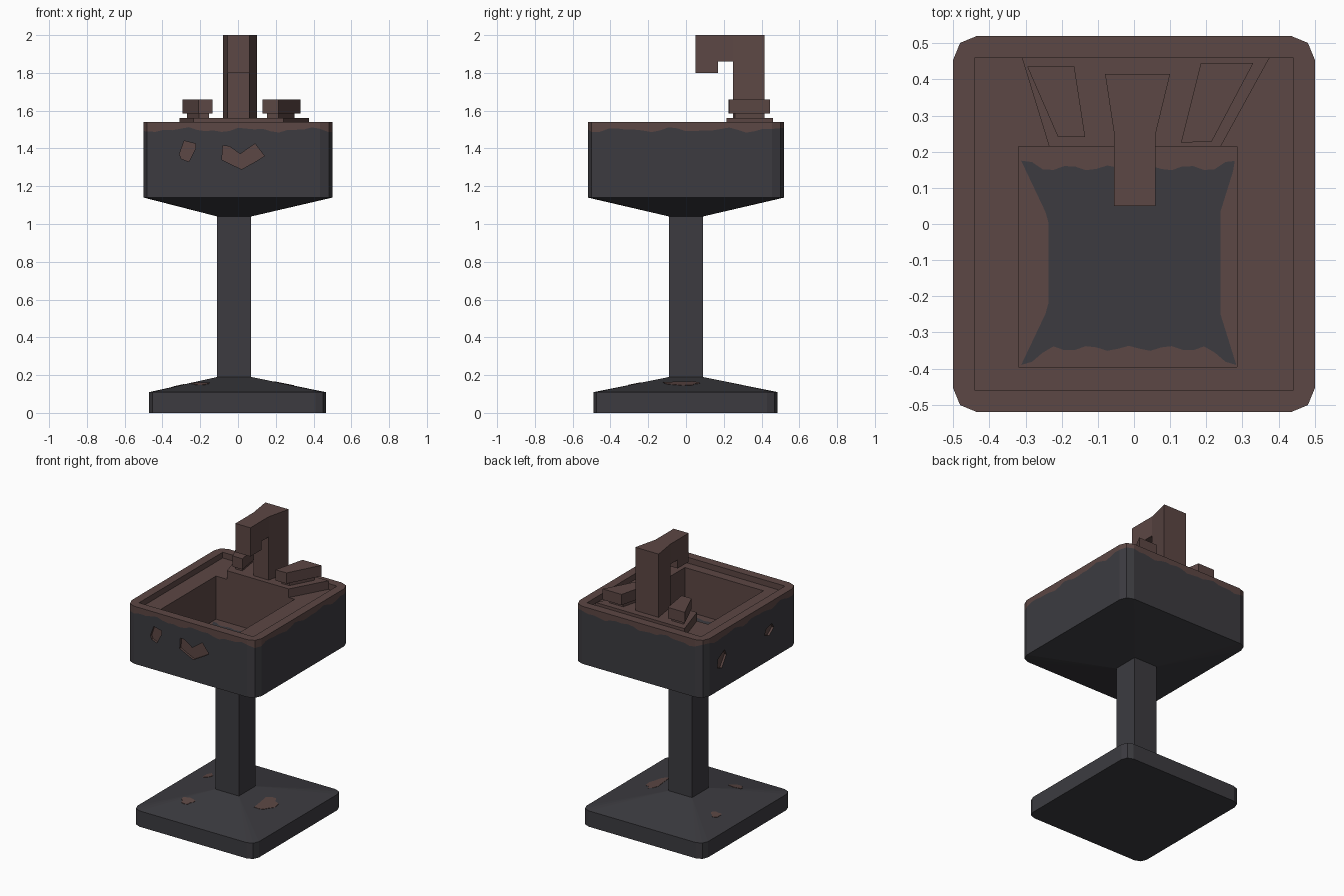
import bpy, bmesh, math

if "Cube" in bpy.data.objects:
    bpy.data.objects.remove(bpy.data.objects["Cube"])

def material(name, rgb):
    m = bpy.data.materials.new(name)
    m.diffuse_color = (*rgb, 1)
    m.use_nodes = True
    m.node_tree.nodes["Principled BSDF"].inputs["Base Color"].default_value = m.diffuse_color
    return m

MATS = [material("dark_grey_stone", (0.045, 0.044, 0.051)),
        material("rust_brown", (0.107, 0.063, 0.058))]
GREY, RUST = 0, 1

def finish(name, bm):
    bmesh.ops.remove_doubles(bm, verts=bm.verts, dist=1e-5)
    bmesh.ops.recalc_face_normals(bm, faces=bm.faces)
    me = bpy.data.meshes.new(name)
    bm.to_mesh(me)
    bm.free()
    for m in MATS:
        me.materials.append(m)
    ob = bpy.data.objects.new(name, me)
    bpy.context.collection.objects.link(ob)
    return ob

def ring(x0, x1, y0, y1, z, r=0.0, k=1):
    """Rectangle loop with two-segment corners and k pieces per side."""
    corners = [(x0 + r, y0 + r, 180), (x1 - r, y0 + r, 270),
               (x1 - r, y1 - r, 0), (x0 + r, y1 - r, 90)]
    arcs = [[(cx + r * math.cos(math.radians(a + d)), cy + r * math.sin(math.radians(a + d)), z)
             for d in (0, 45, 90)] for cx, cy, a in corners]
    pts = []
    for i, arc in enumerate(arcs):
        pts += arc
        a, b = arc[2], arcs[(i + 1) % 4][0]
        pts += [(a[0] + (b[0] - a[0]) * j / k, a[1] + (b[1] - a[1]) * j / k, z)
                for j in range(1, k)]
    return pts

def stack(name, rings, mats):
    """Bridge a list of loops and cap both ends; mats = bottom cap, strips, top cap."""
    bm = bmesh.new()
    loops = [[bm.verts.new(p) for p in r] for r in rings]
    bm.faces.new(loops[0]).material_index = mats[0]
    for a, b, m in zip(loops, loops[1:], mats[1:]):
        n = len(a)
        for i in range(n):
            j = (i + 1) % n
            bm.faces.new((a[i], a[j], b[j], b[i])).material_index = m
    bm.faces.new(loops[-1]).material_index = mats[-1]
    return finish(name, bm)

def loft(bm, lower, upper, mat=RUST):
    a = [bm.verts.new(p) for p in lower]
    b = [bm.verts.new(p) for p in upper]
    faces = [bm.faces.new(a), bm.faces.new(b)]
    faces += [bm.faces.new((a[i - 1], a[i], b[i], b[i - 1])) for i in range(len(a))]
    for f in faces:
        f.material_index = mat

def prism(name, plan, z0, z1):
    bm = bmesh.new()
    loft(bm, [(x, y, z0) for x, y in plan], [(x, y, z1) for x, y in plan])
    return finish(name, bm)

# Foot and column
POST = (-0.11, 0.07, -0.09, 0.09)
FOOT = (-0.47, 0.465, -0.49, 0.485)
stack("base", [ring(*FOOT, 0, 0.055), ring(*FOOT, 0.11, 0.055), ring(*POST, 0.19)], [GREY] * 4)
stack("column", [ring(*POST, 0.19), ring(*POST, 1.04)], [GREY] * 3)

# Basin: tapered underside, wavy rust line, rim, ledge, bowl and stained floor
K = 20
OUT = (-0.5, 0.5, -0.52, 0.52)
LEDGE = (-0.44, 0.44, -0.46, 0.46)
BOWL = (-0.32, 0.285, -0.395, 0.215)
FLOOR = 1.2
wavy = [(x, y, 1.498 + 0.009 * math.sin(19 * x + 23 * y) + 0.006 * math.sin(47 * x - 39 * y))
        for x, y, z in ring(*OUT, 1.5, 0.065, K)]

def stain():
    pts = []
    for i, (x, y, z) in enumerate(ring(-0.312, 0.283, -0.39, 0.175, FLOOR, 0, K)):
        side, j = divmod(i, K + 2)
        t = max(0, j - 2) / K if j >= 2 else 0
        edge = min(t, 1 - t)
        depth, ramp = ((0.046, 0.15), (0.044, 0.25), (0.02, 0.1), (0.075, 0.28))[side]
        d = depth * min(1, edge / ramp)
        if side % 2 == 0 and edge > 0:
            d += 0.007 * math.sin(j * 1.7)
        dx, dy = ((0, 1), (-1, 0), (0, -1), (1, 0))[side]
        pts.append((x + dx * d, y + dy * d, z))
    return pts

basin = stack("basin",
              [ring(*POST, 1.04, 0, K), ring(*OUT, 1.14, 0.065, K), wavy,
               ring(*OUT, 1.54, 0.065, K), ring(*LEDGE, 1.54, 0, K), ring(*LEDGE, 1.5, 0, K),
               ring(*BOWL, 1.5, 0, K), ring(*BOWL, FLOOR, 0, K), stain()],
              [GREY, GREY, GREY, RUST, RUST, RUST, RUST, RUST, RUST, GREY])

# Chipped recesses in the front and left walls
front_chips = [
    [(-0.31, 1.37), (-0.285, 1.44), (-0.225, 1.425), (-0.225, 1.40), (-0.26, 1.33), (-0.30, 1.345)],
    [(-0.08, 1.415), (-0.045, 1.41), (0.012, 1.37), (0.09, 1.425), (0.14, 1.36), (0.10, 1.335),
     (0.02, 1.29), (-0.035, 1.315), (-0.085, 1.34)]]
left_chips = [
    [(0.37, 1.30), (0.36, 1.36), (0.29, 1.40), (0.27, 1.36), (0.32, 1.285)],
    [(-0.15, 1.33), (-0.17, 1.37), (-0.23, 1.385), (-0.25, 1.35), (-0.20, 1.31)]]
bm = bmesh.new()
for c in front_chips:
    loft(bm, [(u, -0.56, z) for u, z in c], [(u, -0.505, z) for u, z in c])
for c in left_chips:
    loft(bm, [(-0.54, u, z) for u, z in c], [(-0.485, u, z) for u, z in c])
cutter = finish("chip_cutter", bm)
cutter.hide_render = True
mod = basin.modifiers.new("chips", 'BOOLEAN')
mod.operation, mod.solver, mod.object = 'DIFFERENCE', 'EXACT', cutter
bpy.context.view_layer.objects.active = basin
bpy.ops.object.modifier_apply(modifier=mod.name)
bpy.data.objects.remove(cutter)

# Tap deck and handles
prism("tap_deck", [(-0.31, 0.46), (-0.235, 0.215), (0.24, 0.215), (0.375, 0.46)], 1.5, 1.56)
knobs = {"left": [(-0.295, 0.435), (-0.21, 0.24), (-0.135, 0.24), (-0.165, 0.435)],
         "right": [(0.185, 0.445), (0.13, 0.225), (0.215, 0.228), (0.33, 0.445)]}
for side, plan in knobs.items():
    cx, cy = sum(p[0] for p in plan) / 4, sum(p[1] for p in plan) / 4
    prism(side + "_handle", plan, 1.585, 1.66)
    prism(side + "_handle_stem",
          [(cx + (x - cx) * 0.72, cy + (y - cy) * 0.72) for x, y in plan], 1.56, 1.585)

# Spout: hooked side profile, flared towards the back
profile = [(0.415, 1.56), (0.415, 2.0), (0.25, 2.0), (0.05, 2.0), (0.05, 1.8),
           (0.17, 1.8), (0.17, 1.86), (0.25, 1.86), (0.25, 1.56)]
bm = bmesh.new()
sides = []
for x, flare in ((-0.055, -0.025), (0.06, 0.04)):
    v = [bm.verts.new((x + flare * max(0, y - 0.25) / 0.165, y, z)) for y, z in profile]
    bm.faces.new([v[i] for i in (0, 1, 2, 7, 8)])
    bm.faces.new(v[2:8])
    sides.append(v)
a, b = sides
for i in range(len(a)):
    bm.faces.new((a[i - 1], a[i], b[i], b[i - 1]))
for f in bm.faces:
    f.material_index = RUST
finish("spout", bm)

# Rust patches lying on the sloped foot
def patch(name, cx, cy, rx, ry, slope, seed):
    pts = []
    for i in range(12):
        t = i * math.tau / 12
        w = 1 + 0.18 * math.sin(3 * t + seed) + 0.1 * math.sin(5 * t)
        pts.append((cx + rx * w * math.cos(t), cy + ry * w * math.sin(t)))
    bm = bmesh.new()
    loft(bm, [(x, y, slope(x, y) - 0.002) for x, y in pts],
         [(x, y, slope(x, y) + 0.002) for x, y in pts])
    finish(name, bm)

patch("front_rust_patch", -0.2, -0.27, 0.045, 0.035, lambda x, y: 0.11 + 0.08 * (y + 0.49) / 0.4, 0)
patch("right_rust_patch", 0.24, -0.02, 0.05, 0.095, lambda x, y: 0.11 + 0.08 * (0.465 - x) / 0.395, 1)
patch("left_rust_patch", -0.32, 0.13, 0.03, 0.035, lambda x, y: 0.11 + 0.08 * (x + 0.47) / 0.36, 2)
